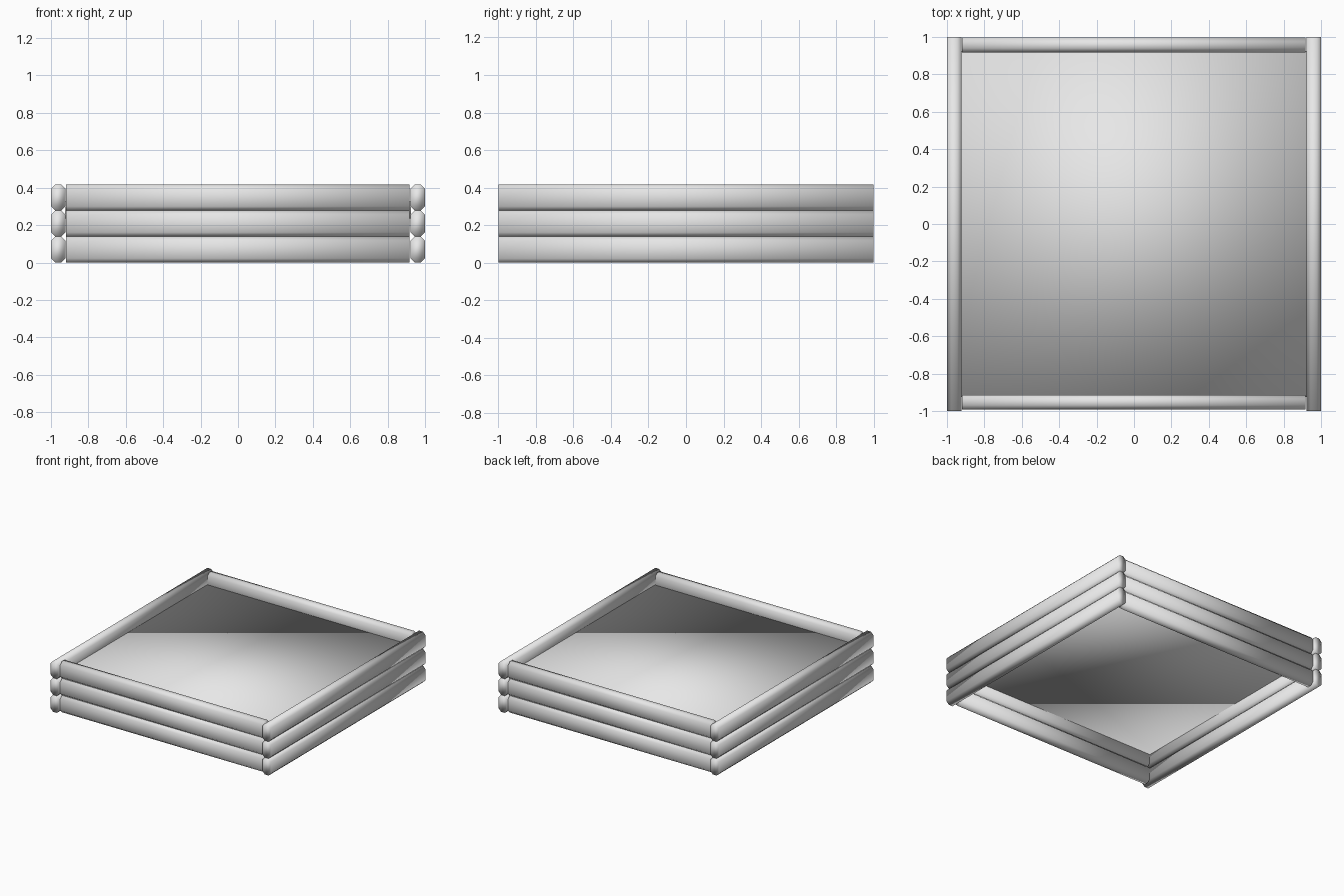
import bpy

cube = bpy.data.objects.get("Cube")
if cube:
    bpy.data.objects.remove(cube, do_unlink=True)

# Single grey material
grey = bpy.data.materials.new("plain_grey")
grey.use_nodes = True
colour = (0.8, 0.8, 0.8, 1)
grey.diffuse_color = colour
grey.node_tree.nodes["Principled BSDF"].inputs["Base Color"].default_value = colour

PLANK_H = 0.139
THICK = 0.078
CHAMFER = 0.022


def make_object(name, verts, faces):
    mesh = bpy.data.meshes.new(name)
    mesh.from_pydata(verts, [], faces)
    mesh.materials.append(grey)
    mesh.shade_smooth()
    obj = bpy.data.objects.new(name, mesh)
    bpy.context.collection.objects.link(obj)
    return obj


def prism(name, profile, start, end, place):
    """Extrude a closed profile from start to end; place maps (u, v, t) to xyz."""
    n = len(profile)
    verts = [place(u, v, t) for t in (start, end) for u, v in profile]
    faces = [(i, (i + 1) % n, n + (i + 1) % n, n + i) for i in range(n)]
    faces += [tuple(reversed(range(n))), tuple(range(n, 2 * n))]
    obj = make_object(name, verts, faces)
    # Make all normals point outwards
    import bmesh
    bm = bmesh.new()
    bm.from_mesh(obj.data)
    bmesh.ops.recalc_face_normals(bm, faces=bm.faces)
    bm.to_mesh(obj.data)
    bm.free()
    return obj


def plank_profile(z):
    """Chamfered plank section, centred across its thickness, base at z."""
    w, h, c = THICK / 2, PLANK_H, CHAMFER
    corner = [(w - c, 0), (w, c), (w, h - c), (w - c, h)]
    other = [(-u, v) for u, v in reversed(corner)]
    return [(u, z + v) for u, v in corner + other]


# Three stacked planks on each of the four sides
for level in range(3):
    section = plank_profile(level * PLANK_H)
    for side, x in (("left", 1 - THICK / 2), ("right", THICK / 2 - 1)):
        prism(f"{side}_plank_{level + 1}", section, -1, 1,
              lambda u, v, t, x=x: (x + u, t, v))
    for side, y in (("front", -0.952), ("back", 0.957)):
        prism(f"{side}_plank_{level + 1}", section, -0.92, 0.918,
              lambda u, v, t, y=y: (t, y + u, v))

# Raised floor panel held between the planks
f = 0.925
panel = [(-f, 0.235), (f, 0.235), (f, 0.325), (-f, 0.325)]
prism("floor_panel", panel, -f, f, lambda u, v, t: (u, t, v))
